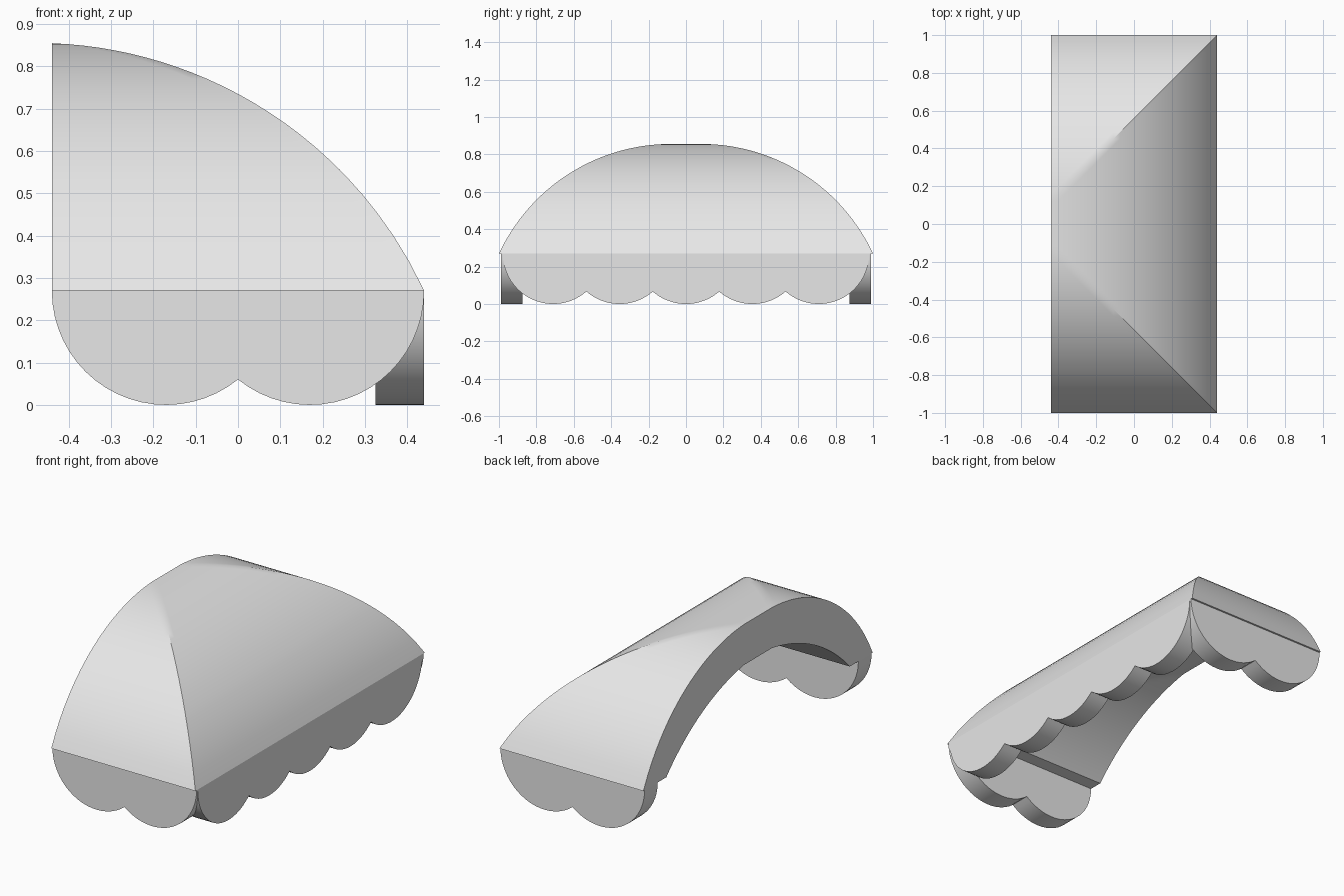
import bpy, bmesh, math

cube = bpy.data.objects.get("Cube")
if cube:
    bpy.data.objects.remove(cube, do_unlink=True)

HALF_X, HALF_Y, EAVE = 0.44, 1.0, 0.27
LIP = 0.2          # width of the flat underside along the eaves
SCALLOP_R = 0.27

grey = bpy.data.materials.new("light_grey")
grey.use_nodes = True
color = (0.8, 0.8, 0.8, 1)
grey.diffuse_color = color
grey.node_tree.nodes["Principled BSDF"].inputs["Base Color"].default_value = color


def finish(name, bm):
    bmesh.ops.remove_doubles(bm, verts=bm.verts, dist=1e-5)
    bmesh.ops.recalc_face_normals(bm, faces=bm.faces)
    mesh = bpy.data.meshes.new(name)
    bm.to_mesh(mesh)
    bm.free()
    mesh.materials.append(grey)
    obj = bpy.data.objects.new(name, mesh)
    bpy.context.collection.objects.link(obj)
    bpy.ops.object.select_all(action='DESELECT')
    obj.select_set(True)
    bpy.context.view_layer.objects.active = obj
    bpy.ops.object.shade_smooth_by_angle(angle=math.radians(30))
    return obj


def arc(d, centre, base, d0):
    """Height of a circular arc that leaves the eave level at d0."""
    r2 = (centre - d0) ** 2 + (EAVE - base) ** 2
    return base + math.sqrt(r2 - (centre - d) ** 2)


def outer(d):
    return arc(d, 0.92, -0.16, 0)


def inner(d):
    return EAVE if d <= LIP else arc(d, 1.07, -0.548, LIP)


# Hipped canopy: height depends on the distance to the nearest eave
def build_canopy():
    steps = 24
    dist = sorted({2 * HALF_X * i / steps for i in range(steps + 1)} | {LIP})
    n = len(dist)
    bm = bmesh.new()

    def make_grid(height, side):
        return [[bm.verts.new((HALF_X - dx, side * (HALF_Y - dy), height(min(dx, dy))))
                 for dy in dist] for dx in dist]

    tips = []
    for height in (outer, inner):
        halves = [make_grid(height, s) for s in (-1, 1)]
        for g in halves:
            for i in range(n - 1):
                for j in range(n - 1):
                    a, b, c, d = g[i][j], g[i + 1][j], g[i + 1][j + 1], g[i][j + 1]
                    if i == j:      # split along the hip
                        bm.faces.new((a, b, c))
                        bm.faces.new((a, c, d))
                    else:
                        bm.faces.new((a, b, c, d))
        # Strip joining both halves in the middle
        for i in range(n - 1):
            bm.faces.new((halves[0][i][-1], halves[0][i + 1][-1],
                          halves[1][i + 1][-1], halves[1][i][-1]))
        tips.append(halves[0][-1] + halves[1][-1][::-1])

    # Wall side rim between the two skins
    top, low = tips
    for k in range(len(top) - 1):
        bm.faces.new((top[k], top[k + 1], low[k + 1], low[k]))
    bmesh.ops.dissolve_degenerate(bm, dist=1e-6, edges=bm.edges)
    return finish("canopy", bm)


# Scalloped outline made from overlapping circles
def scallop_outline(count, spacing):
    first = -spacing * (count - 1) / 2
    cusp = math.asin(spacing / 2 / SCALLOP_R)
    pts = []
    for k in range(count):
        start = -math.pi / 2 if k == 0 else -cusp
        end = math.pi / 2 if k == count - 1 else cusp
        for s in range(21):
            t = start + (end - start) * s / 20
            if k and s == 0:
                continue
            pts.append((first + k * spacing + SCALLOP_R * math.sin(t),
                        EAVE - SCALLOP_R * math.cos(t)))
    return pts


def build_valance(name, outline, place, a, b):
    bm = bmesh.new()
    rings = [[bm.verts.new(place(u, w, z)) for u, z in outline] for w in (a, b)]
    for ring in rings:
        bm.faces.new(ring)
    m = len(outline)
    for k in range(m):
        q = (k + 1) % m
        bm.faces.new((rings[0][k], rings[0][q], rings[1][q], rings[1][k]))
    return finish(name, bm)


build_canopy()
short = scallop_outline(2, 0.34)
for label, side in (("right", -1), ("left", 1)):
    build_valance("end_valance_" + label, short,
                  lambda u, w, z: (u, w, z), side * 0.875, side * 0.99)
build_valance("long_valance", scallop_outline(5, 0.355),
              lambda u, w, z: (w, u, z), 0.325, 0.44)
